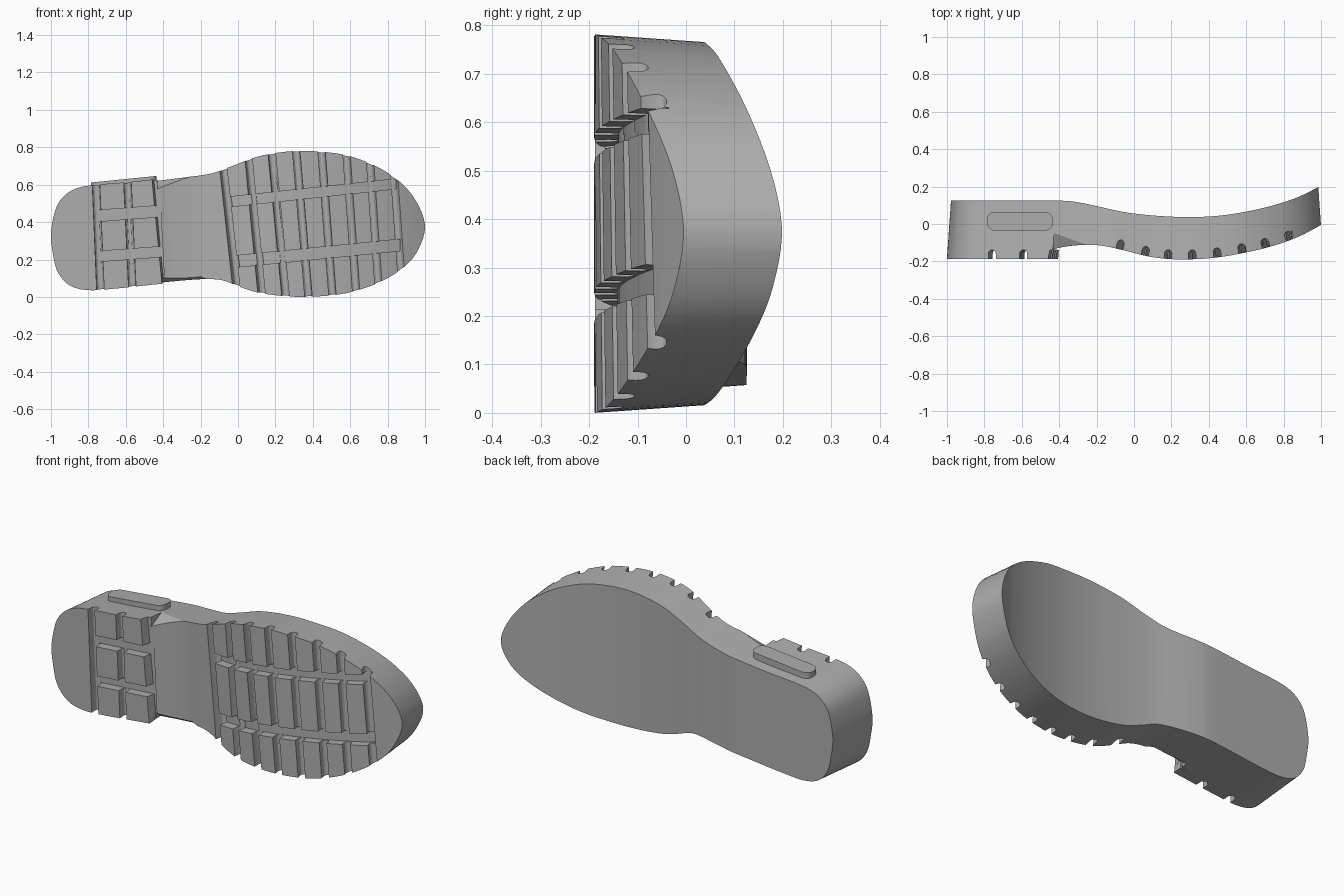
import bpy, bmesh, math
from mathutils import Vector

if "Cube" in bpy.data.objects:
    bpy.data.objects.remove(bpy.data.objects["Cube"])

rubber = bpy.data.materials.new("grey rubber")
rubber.use_nodes = True
GREY = (0.42, 0.42, 0.42, 1)
rubber.diffuse_color = GREY
rubber.node_tree.nodes["Principled BSDF"].inputs["Base Color"].default_value = GREY


def spline(pts, n=4, closed=False):
    """Catmull-Rom curve through 2D points."""
    P = [Vector(p) for p in pts]
    count = len(P)
    at = (lambda i: P[i % count]) if closed else (lambda i: P[max(0, min(count - 1, i))])
    out = []
    for i in range(count if closed else count - 1):
        a, b, c, d = (at(i + k) for k in (-1, 0, 1, 2))
        for s in range(n):
            t = s / n
            out.append(0.5 * (2 * b + (c - a) * t + (2 * a - 5 * b + 4 * c - d) * t * t
                              + (3 * b - a - 3 * c + d) * t ** 3))
    return out if closed else out + [P[-1]]


def add_object(name, bm):
    bmesh.ops.recalc_face_normals(bm, faces=bm.faces[:])
    me = bpy.data.meshes.new(name)
    bm.to_mesh(me)
    bm.free()
    me.materials.append(rubber)
    ob = bpy.data.objects.new(name, me)
    bpy.context.collection.objects.link(ob)
    return ob


def loft(name, ring_a, ring_b):
    """Closed solid between two matching rings."""
    bm = bmesh.new()
    a = [bm.verts.new(p) for p in ring_a]
    b = [bm.verts.new(p) for p in ring_b]
    bm.faces.new(a)
    bm.faces.new(b[::-1])
    for i in range(len(a)):
        j = (i + 1) % len(a)
        bm.faces.new((a[i], b[i], b[j], a[j]))
    return add_object(name, bm)


def hull(name, pts):
    bm = bmesh.new()
    for p in pts:
        bm.verts.new(p)
    bmesh.ops.convex_hull(bm, input=bm.verts[:])
    return add_object(name, bm)


def boolean(ob, other, op):
    mod = ob.modifiers.new(op, 'BOOLEAN')
    mod.operation, mod.solver, mod.object = op, 'EXACT', other
    bpy.context.view_layer.objects.active = ob
    bpy.ops.object.modifier_apply(modifier=mod.name)
    bpy.data.objects.remove(other)


# Side profile curves: footbed, arch and forefoot tread
footbed = spline([(-1.1, .125), (-.7, .125), (-.4, .125), (-.3, .116), (-.2, .096), (-.1, .073),
                  (0, .056), (.15, .042), (.3, .037), (.45, .044), (.6, .066), (.75, .101),
                  (.88, .145), (.98, .195), (1.06, .24)])
tread = spline([(-.45, -.14), (-.36, -.12), (-.25, -.111), (-.16, -.118), (-.05, -.142), (.08, -.174),
                (.2, -.188), (.33, -.188), (.45, -.178), (.6, -.152), (.75, -.115), (.88, -.068),
                (1.0, -.005), (1.06, .03)])
HEEL_Y = -.188


def tread_y(x):
    if x < -.46:
        return HEEL_Y
    for p, q in zip(tread, tread[1:]):
        if p.x <= x <= q.x:
            return p.y + (q.y - p.y) * (x - p.x) / (q.x - p.x)
    return tread[-1].y


# Sole body: side profile with a slanted heel step
profile = footbed + tread[::-1] + [Vector((-.46, HEEL_Y)), Vector((-1.1, HEEL_Y))]


def section(z):
    return [(p.x + (.06 * (.63 - z) / .63 if -.47 < p.x < -.44 and p.y < 0 else 0), p.y, z)
            for p in profile]


sole = loft("sole", section(-.1), section(.9))

# Footprint outline with drafted walls
outline = spline([(-1, .34), (-.975, .47), (-.93, .54), (-.86, .582), (-.76, .6), (-.6, .613), (-.44, .63),
                  (-.17, .66), (-.04, .7), (.1, .75), (.25, .776), (.4, .78), (.6, .755),
                  (.8, .672), (.94, .55), (1.012, .39), (.975, .25), (.89, .15),
                  (.75, .07), (.58, .018), (.4, .001), (.25, .004), (.1, .024), (0, .055),
                  (-.1, .088), (-.25, .085), (-.45, .066), (-.65, .045), (-.8, .036), (-.9, .062),
                  (-.965, .135), (-.99, .235)], 5, True)


def footprint(y):
    ring = []
    for i, p in enumerate(outline):
        t = (outline[(i + 1) % len(outline)] - outline[i - 1]).normalized()
        q = p + Vector((t.y, -t.x)) * .07 * (y + .19)
        ring.append((q.x, y, q.y))
    return ring


boolean(sole, loft("footprint", footprint(-.25), footprint(.27)), 'INTERSECT')

# Arch chamfers on both edges
boolean(sole, hull("upper_arch_cut", [(-.43, -.03, .63), (-.15, -.12, .67), (-.43, -.14, .575),
                                      (-.44, -.25, .72)]), 'DIFFERENCE')
boolean(sole, hull("lower_arch_cut", [(-.405, -.07, .06), (-.2, -.07, .075), (-.405, -.15, .12),
                                      (-.2, -.13, .122), (-.07, -.15, .075), (-.405, -.25, -.02),
                                      (-.12, -.25, -.02)]), 'DIFFERENCE')


# Cross grooves with round bottoms: x at the upper and lower edges
def groove(top, bottom):
    x, half, depth = top, .02, .05
    y = tread_y(x)
    n = Vector((-(tread_y(x + .03) - tread_y(x - .03)), .06)).normalized()
    side = Vector((n.y, -n.x))
    base = Vector((x, y))
    pts = [base - n * .09 - side * half, base - n * .09 + side * half]
    for k in range(7):
        a = math.pi * k / 6
        pts.append(base + n * (depth - half + half * math.sin(a)) + side * half * math.cos(a))
    slope = (bottom - top) / .65
    boolean(sole, loft("groove", [(p.x - .25 * slope, p.y, .95) for p in pts],
                       [(p.x + .8 * slope, p.y, -.1) for p in pts]), 'DIFFERENCE')


for top, bottom in [(-.763, -.736), (-.595, -.565), (-.08, -.005), (.06, .125), (.187, .25),
                    (.318, .373), (.453, .503), (.585, .632), (.708, .755), (.832, .885)]:
    groove(top, bottom)


# Lengthwise channels that follow the tread
def channel(x0, x1, z_low, z_high, slope):
    xs = [x0 + (x1 - x0) * i / 16 for i in range(17)]
    pts = [(x, tread_y(x) + .048) for x in xs] + [(x1, -.3), (x0, -.3)]
    boolean(sole, loft("channel", [(x, y, z_low + slope * x) for x, y in pts],
                       [(x, y, z_high + slope * x) for x, y in pts]), 'DIFFERENCE')


channel(-.045, .845, .487, .54, .108)
channel(-.015, .865, .16, .222, .1)
channel(-.75, -.462, .46, .52, .075)
channel(-.745, -.462, .245, .3, .075)
for x_start, z_low, z_high in [(-.47, .46, .52), (-.47, .245, .3)]:
    hull_pts = [(x, y, z + .075 * x) for x in (x_start, -.38) for y in (-.3, -.14)
                for z in (z_low, z_high)]
    boolean(sole, hull("channel_end", hull_pts), 'DIFFERENCE')

# Raised side pad on the heel
pad_pts = []
for cx, cy, start in [(-.475, .025, 0), (-.745, .025, 90), (-.745, .005, 180), (-.475, .005, 270)]:
    for k in range(7):
        a = math.radians(start + 15 * k)
        pad_pts.append((cx + .04 * math.cos(a), cy + .04 * math.sin(a)))
pad = loft("side_pad", [(x, y, .55) for x, y in pad_pts],
           [(x, y, .612 + .1 * (x + .785)) for x, y in pad_pts])

for ob in (sole, pad):
    bpy.ops.object.select_all(action='DESELECT')
    ob.select_set(True)
    bpy.context.view_layer.objects.active = ob
    bpy.ops.object.shade_smooth_by_angle(angle=math.radians(25))
